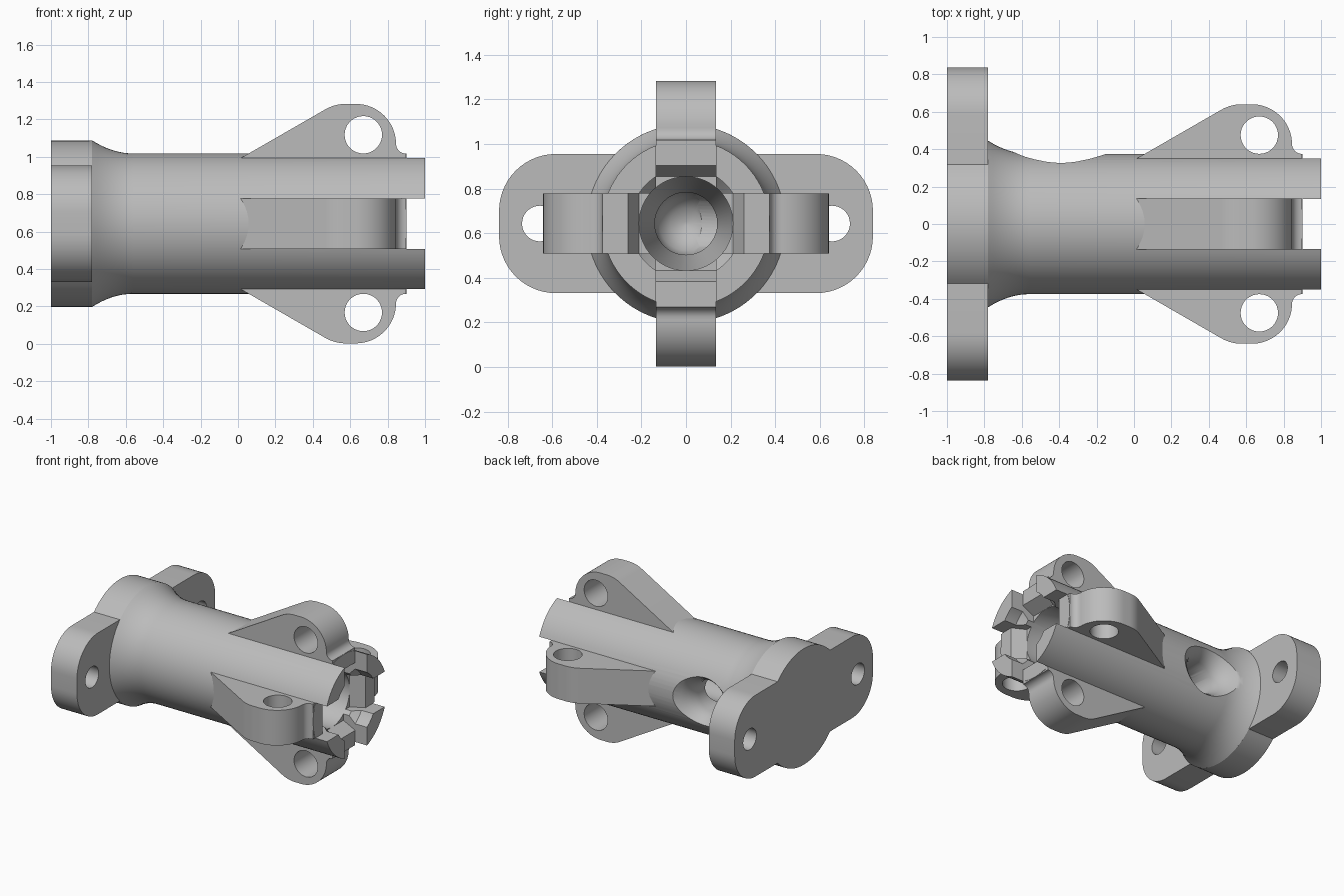
import bpy, bmesh
from math import sin, cos, pi, radians, asin, degrees
from mathutils import Matrix

cube = bpy.data.objects.get("Cube")
if cube:
    bpy.data.objects.remove(cube, do_unlink=True)

AXIS = Matrix.Translation((0, 0, 0.643))      # tube axis height
grey = bpy.data.materials.new("light grey metal")
grey.use_nodes = True
colour = (0.5, 0.5, 0.5, 1)
grey.diffuse_color = colour
grey.node_tree.nodes["Principled BSDF"].inputs["Base Color"].default_value = colour


def arc(cx, cy, r, a, b, n=14):
    angles = [radians(a + (b - a) * i / n) for i in range(n + 1)]
    return [(cx + r * cos(t), cy + r * sin(t)) for t in angles]


def make(name, bm, matrix):
    bmesh.ops.recalc_face_normals(bm, faces=bm.faces)
    bm.transform(AXIS @ matrix)
    mesh = bpy.data.meshes.new(name)
    bm.to_mesh(mesh)
    bm.free()
    mesh.materials.append(grey)
    ob = bpy.data.objects.new(name, mesh)
    bpy.context.collection.objects.link(ob)
    return ob


def lathe(name, profile, matrix=Matrix(), sides=72):
    """Spin (x, radius) points about the x axis."""
    bm = bmesh.new()
    rings = [[bm.verts.new((x, r * cos(2 * pi * k / sides), r * sin(2 * pi * k / sides)))
              for k in range(sides)] for x, r in profile]
    for a, b in zip(rings, rings[1:]):
        for k in range(sides):
            j = (k + 1) % sides
            bm.faces.new((a[k], a[j], b[j], b[k]))
    bm.faces.new(rings[0])
    bm.faces.new(rings[-1])
    return make(name, bm, matrix)


def prism(name, outline, low, high, matrix=Matrix()):
    """Extrude an outline in xy from z = low to z = high."""
    bm = bmesh.new()
    bottom = [bm.verts.new((x, y, low)) for x, y in outline]
    top = [bm.verts.new((x, y, high)) for x, y in outline]
    bm.faces.new(bottom)
    bm.faces.new(top)
    for i in range(len(outline)):
        j = (i + 1) % len(outline)
        bm.faces.new((bottom[i], bottom[j], top[j], top[i]))
    return make(name, bm, matrix)


def cut(ob, cutters):
    for c in cutters:
        mod = ob.modifiers.new("cut", 'BOOLEAN')
        mod.operation = 'DIFFERENCE'
        mod.solver = 'EXACT'
        mod.object = c
    graph = bpy.context.evaluated_depsgraph_get()
    mesh = bpy.data.meshes.new_from_object(ob.evaluated_get(graph))
    ob.modifiers.clear()
    ob.data = mesh
    for c in cutters:
        bpy.data.objects.remove(c, do_unlink=True)


def smooth(ob):
    bpy.ops.object.select_all(action='DESELECT')
    ob.select_set(True)
    bpy.context.view_layer.objects.active = ob
    bpy.ops.object.shade_smooth_by_angle(angle=radians(30))


# Tube body with a flared root
flare = [(-0.78 + 0.22 * i / 8, 0.375 + 0.07 * (1 - i / 8) ** 2) for i in range(9)]
body = lathe("tube_body", [(-0.9, 0.44), (-0.79, 0.445)] + flare + [(1, 0.375)])

# Stepped bore, side port and cross slots
bore = lathe("bore_cutter", [(-0.54, 0.01), (-0.52, 0.07), (-0.47, 0.12), (-0.4, 0.14),
                             (0.35, 0.14), (0.6, 0.21), (0.85, 0.21), (0.9, 0.25), (1.1, 0.25)])
port_matrix = Matrix.Translation((-0.39, 0, 0)) @ Matrix.Rotation(pi / 2, 4, 'Z')
port = lathe("port_cutter", [(-0.02, 0.13), (0.22, 0.13), (0.26, 0.14), (0.3, 0.16),
                             (0.34, 0.195), (0.375, 0.24), (0.45, 0.34)], port_matrix, 48)
slot = [(0.9, -0.5), (1.1, -0.5), (1.1, 0.5), (0.9, 0.5), (0.9, 0.26),
        (0.8, 0.21), (0.8, -0.21), (0.9, -0.26)]
slots = [prism("slot_cutter", slot, -0.135, 0.135, Matrix.Rotation(q * pi / 2, 4, 'X'))
         for q in range(2)]
cut(body, [bore, port] + slots)
smooth(body)

# Mounting flange: a disc with two rounded ears, each with a bolt hole
half, reach, corner, disc = 0.312, 0.838, 0.255, 0.445
a = degrees(asin(half / disc))
outline = arc(0, 0, disc, a, 180 - a, 24)
outline += arc(corner - reach, half - corner, corner, 90, 180)
outline += arc(corner - reach, corner - half, corner, 180, 270)
outline += arc(0, 0, disc, 180 + a, 360 - a, 24)
outline += arc(reach - corner, corner - half, corner, 270, 360)
outline += arc(reach - corner, half - corner, corner, 0, 90)
# local x, y, z map to world y, z, x
facing = Matrix(((0, 0, 1, 0), (1, 0, 0, 0), (0, 1, 0, 0), (0, 0, 0, 1)))
flange = prism("mounting_flange", outline, -1, -0.78, facing)
cut(flange, [prism("bolt_cutter", arc(s * 0.655, 0, 0.08, 0, 350, 35), -1.1, -0.7, facing)
             for s in (-1, 1)])
smooth(flange)

# Four pierced lugs around the tube
lug_outline = [(0, 0.3), (0, 0.342)]
lug_outline += arc(0.575, 0.425, 0.215, 120, 90, 8)
lug_outline += arc(0.63, 0.425, 0.215, 90, 0, 20)
lug_outline += arc(0.897, 0.427, 0.052, 180, 270, 8)
lug_outline += [(0.897, 0.3)]
for q, side in enumerate(("left", "top", "right", "bottom")):
    turn = Matrix.Rotation(q * pi / 2, 4, 'X')
    lug = prism(side + "_lug", lug_outline, -0.135, 0.135, turn)
    cut(lug, [prism("eye_cutter", arc(0.67, 0.475, 0.1, 0, 350, 35), -0.3, 0.3, turn)])
    smooth(lug)
